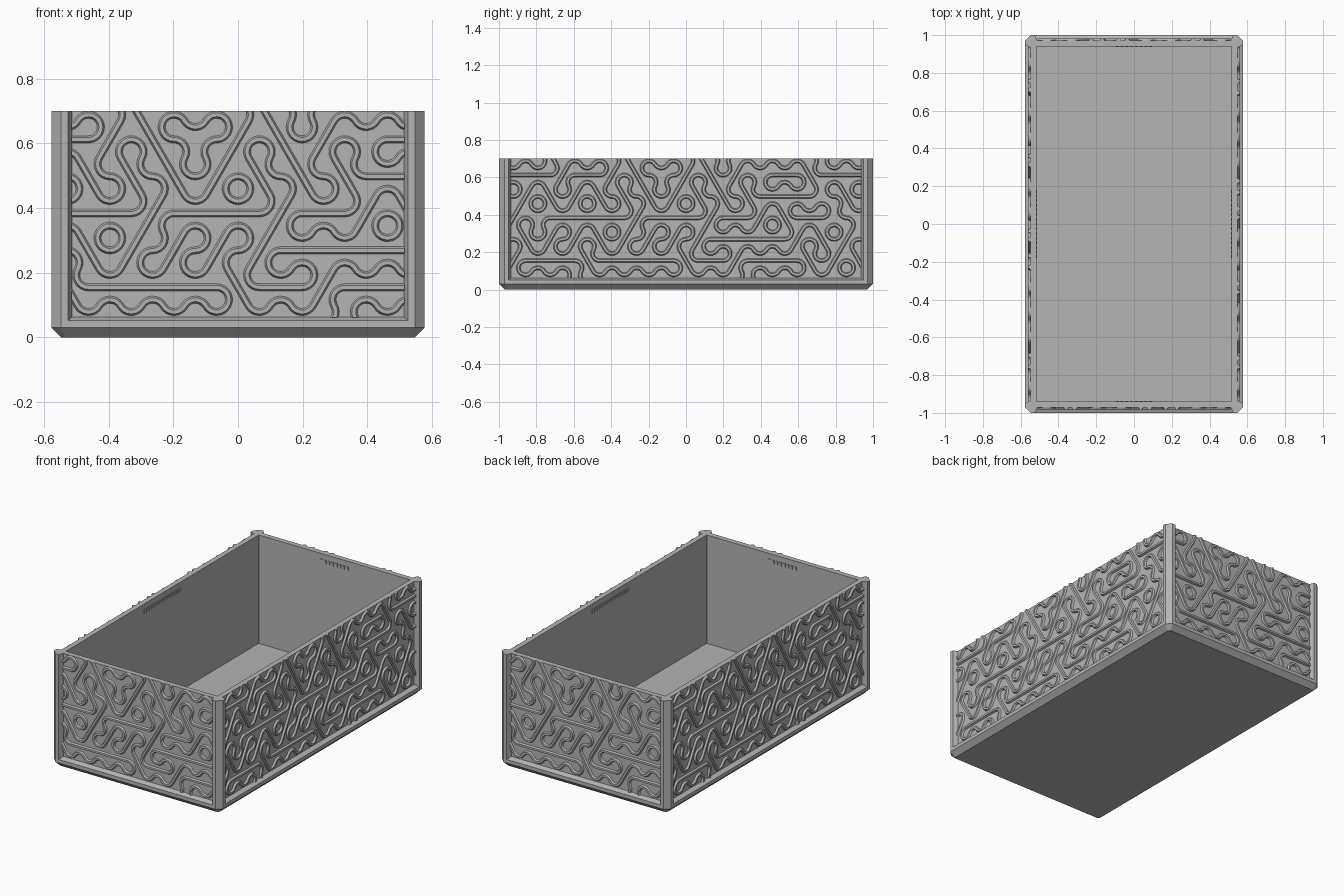
import bpy, bmesh, math
from mathutils import Matrix, Vector

cube = bpy.data.objects.get("Cube")
if cube:
    bpy.data.objects.remove(cube)

HX, HY, TOP = 0.577, 1.0, 0.70      # half sizes and rim height
RECESS, WALL = 0.028, 0.06          # panel setback and inner wall setback
SIDE = 0.0762                       # hexagon side of the ornament grid
WIDTH = SIDE * math.sqrt(3)

grey = bpy.data.materials.new("matte grey")
grey.use_nodes = True
colour = (0.46, 0.46, 0.46, 1)
grey.diffuse_color = colour
grey.node_tree.nodes["Principled BSDF"].inputs["Base Color"].default_value = colour


def finish(name, bm, smooth=False):
    bmesh.ops.recalc_face_normals(bm, faces=bm.faces)
    mesh = bpy.data.meshes.new(name)
    bm.to_mesh(mesh)
    bm.free()
    mesh.materials.append(grey)
    ob = bpy.data.objects.new(name, mesh)
    bpy.context.collection.objects.link(ob)
    if smooth:
        bpy.ops.object.select_all(action="DESELECT")
        ob.select_set(True)
        bpy.context.view_layer.objects.active = ob
        bpy.ops.object.shade_smooth_by_angle(angle=math.radians(25))
    return ob


def bridge(bm, a, b):
    for i in range(len(a)):
        j = (i + 1) % len(a)
        bm.faces.new((a[i], a[j], b[j], b[i]))


# Box body: one shell lofted from the base, up the walls and down to the floor
def ring(bm, inset, z, cut):
    x, y = HX - inset, HY - inset
    pts = []
    for sx, sy in ((1, 1), (-1, 1), (-1, -1), (1, -1)):
        pair = [(sx * x, sy * (y - cut)), (sx * (x - cut), sy * y)]
        pts += pair if sx * sy > 0 else pair[::-1]
    return [bm.verts.new((px, py, z)) for px, py in pts]


bm = bmesh.new()
layers = [(0.03, 0, 0.012), (0, 0.03, 0.03), (0, 0.052, 0.03), (RECESS, 0.063, 0.002),
          (RECESS, TOP, 0.002), (WALL, TOP, 0.001), (WALL, 0.03, 0.001)]
rings = [ring(bm, *layer) for layer in layers]
for low, high in zip(rings, rings[1:]):
    bridge(bm, low, high)
bm.faces.new(rings[0])
bm.faces.new(rings[-1])
finish("box_body", bm)

# Corner posts with a chamfered outer edge and splayed inner edges
half = [(0, 0.03), (0, 0.052), (RECESS, 0.064)]
section = half + [(WALL, WALL)] + [(b, a) for a, b in reversed(half)]
for name, sx, sy in (("front_left", 1, -1), ("front_right", -1, -1),
                     ("back_left", 1, 1), ("back_right", -1, 1)):
    bm = bmesh.new()
    low, high = [[bm.verts.new((sx * (HX - a), sy * (HY - b), z)) for a, b in section]
                 for z in (0.045, TOP)]
    bridge(bm, low, high)
    bm.faces.new(low)
    bm.faces.new(high)
    finish(name + "_post", bm)

# Ornament tiles, bottom row first: h, u, d hold a straight line (flat, rising,
# falling) with two arcs; a and b hold three arcs
ROWS = ["hbhahhhhbhahhhhb",
        "uhhdhhhdhuhhdud",
        "uduuduuuuhhhudud",
        "ubhhhuhhuhudhab",
        "dududdduдddhhadu".replace("д", "d"),
        "hhuhudbudubhdhh",
        "ahdhhdhhdbhahbha"]
LINKS = {"a": ((0, 1), (2, 3), (4, 5)), "b": ((1, 2), (3, 4), (5, 0)),
         "h": ((0, 3), (1, 2), (4, 5)), "u": ((1, 4), (5, 0), (2, 3)),
         "d": ((2, 5), (0, 1), (3, 4))}
PROFILE = [(-0.013, -0.004), (-0.006, 0.011), (0.006, 0.011), (0.013, -0.004)]


def polar(radius, degrees):
    a = math.radians(degrees)
    return Vector((radius * math.cos(a), radius * math.sin(a)))


def link_path(start, end):
    """Centre points and sideways directions of one tile track."""
    if end - start == 3:
        mid = polar(WIDTH / 2, 60 * start)
        across = polar(1, 60 * start + 90)
        return [(mid, across), (-mid, across)]
    centre = polar(SIDE, 60 * start + 30)
    steps = 8
    turns = [polar(1, 60 * start - 90 - 120 * t / steps) for t in range(steps + 1)]
    return [(centre + d * SIDE / 2, d) for d in turns]


def ornament(name, turn, distance, half_width):
    bm = bmesh.new()
    for r, row in enumerate(ROWS):
        z = 0.0405 + r * SIDE * 1.5
        for c, kind in enumerate(row):
            x = (c - (len(row) - 1) / 2) * WIDTH
            if abs(x) > half_width + WIDTH:
                continue
            for link in LINKS[kind]:
                last = None
                for p, d in link_path(*link):
                    cut = [bm.verts.new((x + p.x + d.x * o, -distance - h, z + p.y + d.y * o))
                           for o, h in PROFILE]
                    if last:
                        bridge(bm, last, cut)
                    last = cut
    bmesh.ops.remove_doubles(bm, verts=bm.verts, dist=0.0002)
    # Trim to the panel and close the cut ends
    for co, no in (((0, 0, TOP), (0, 0, 1)), ((0, 0, 0.062), (0, 0, -1)),
                   ((half_width, 0, 0), (1, 0, 0)), ((-half_width, 0, 0), (-1, 0, 0))):
        bmesh.ops.bisect_plane(bm, geom=bm.verts[:] + bm.edges[:] + bm.faces[:],
                               plane_co=co, plane_no=no, clear_outer=True)
    bmesh.ops.holes_fill(bm, edges=[e for e in bm.edges if e.is_boundary], sides=0)
    bm.transform(Matrix.Rotation(turn, 4, "Z"))
    finish(name + "_ornament", bm, smooth=True)


# Small row of grip ticks high on the inside of each wall
def grip(name, turn, distance, length):
    bm = bmesh.new()
    count = round(length / 0.024)
    for i in range(count):
        x = ((i + 0.5) / count - 0.5) * length
        place = Matrix.Translation((x, -distance, 0.655)) @ Matrix.Diagonal((0.016, 0.008, 0.022, 1))
        bmesh.ops.create_cube(bm, size=1, matrix=place)
    bm.transform(Matrix.Rotation(turn, 4, "Z"))
    finish(name + "_grip", bm)


for i, name in enumerate(("front", "left", "back", "right")):
    out, across = (HX, HY) if i % 2 else (HY, HX)
    turn = i * math.pi / 2
    ornament(name, turn, out - RECESS, across - 0.063)
    grip(name, turn, out - WALL, 0.37 if i % 2 else 0.2)
